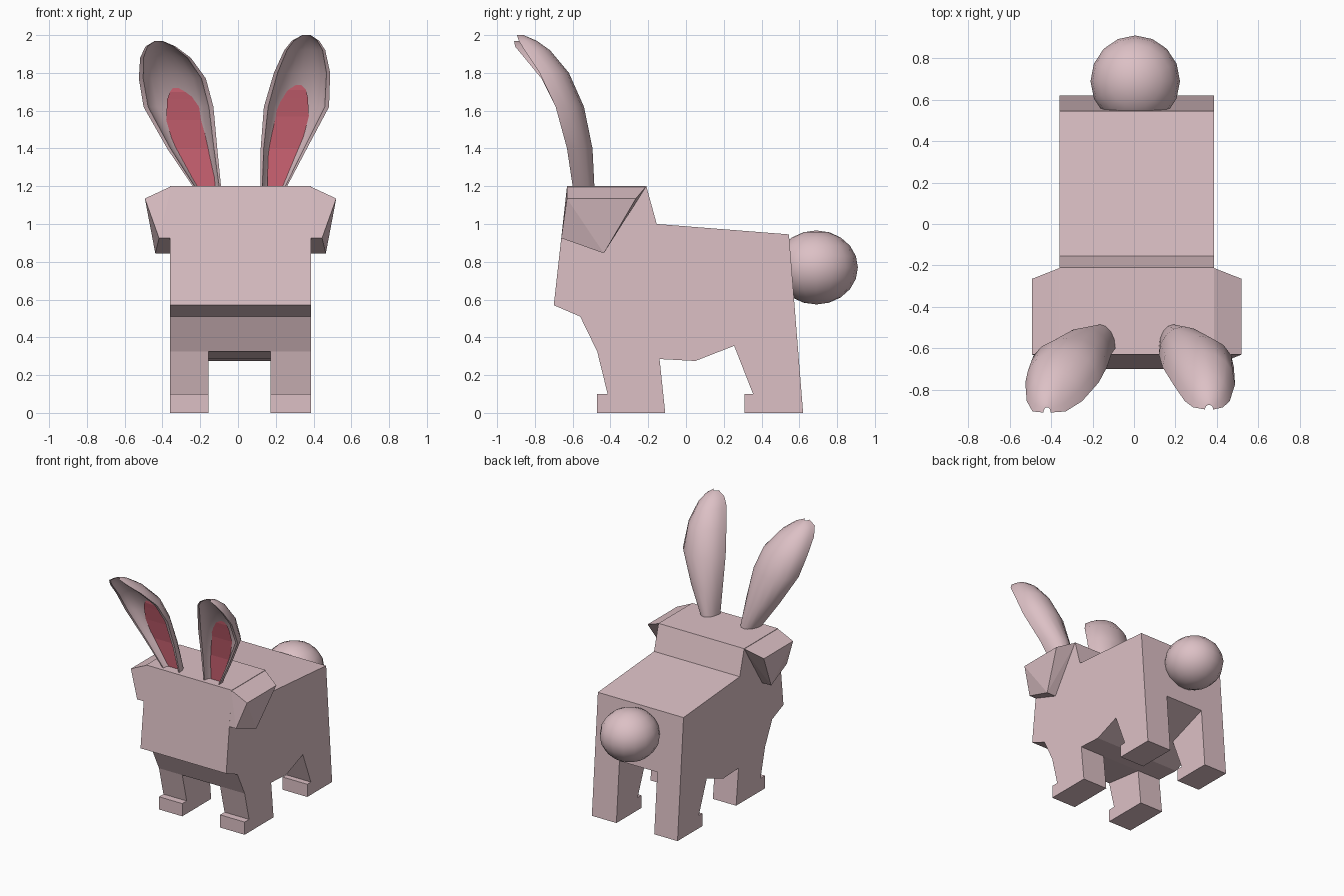
import bpy, bmesh, math
from mathutils import Vector

if "Cube" in bpy.data.objects:
    bpy.data.objects.remove(bpy.data.objects["Cube"])


def material(name, rgb):
    m = bpy.data.materials.new(name)
    m.diffuse_color = (*rgb, 1)
    m.use_nodes = True
    m.node_tree.nodes["Principled BSDF"].inputs["Base Color"].default_value = m.diffuse_color
    return m


FUR = material("pale pink fur", (0.72, 0.53, 0.56))
INNER = material("inner ear red", (0.66, 0.135, 0.185))
XL, XR = -0.36, 0.387
XC = (XL + XR) / 2


def finish(bm, name, mat, smooth=None):
    bmesh.ops.recalc_face_normals(bm, faces=bm.faces)
    me = bpy.data.meshes.new(name)
    bm.to_mesh(me)
    bm.free()
    me.materials.append(mat)
    ob = bpy.data.objects.new(name, me)
    bpy.context.collection.objects.link(ob)
    if smooth:
        bpy.ops.object.select_all(action='DESELECT')
        bpy.context.view_layer.objects.active = ob
        ob.select_set(True)
        bpy.ops.object.shade_smooth_by_angle(angle=math.radians(smooth))
    return ob


def prism(name, profile, x0, x1):
    """Side profile (y, z) extruded across x."""
    bm = bmesh.new()
    face = bm.faces.new([bm.verts.new((x0, y, z)) for y, z in profile])
    ext = bmesh.ops.extrude_face_region(bm, geom=[face])["geom"]
    bmesh.ops.translate(bm, vec=(x1 - x0, 0, 0),
                        verts=[v for v in ext if isinstance(v, bmesh.types.BMVert)])
    return finish(bm, name, FUR)


# Torso and head in one side profile
prism("body", [(-.47, .325), (-.56, .51), (-.70, .57), (-.63, 1.2), (-.21, 1.2),
               (-.155, 1.0), (.545, .945), (.582, .475), (.255, .355),
               (.05, .275), (-.14, .285)], XL, XR)

# Legs with toes, a pair on each side
front = [(-.47, 0), (-.47, .1), (-.415, .1), (-.47, .325), (-.14, .285), (-.11, 0)]
hind = [(.31, 0), (.31, .1), (.355, .1), (.255, .355), (.582, .475), (.62, 0)]
for side, x0, x1 in (("left", XL, -.157), ("right", .173, XR)):
    prism("front_leg_" + side, front, x0, x1)
    prism("hind_leg_" + side, hind, x0, x1)

# Cheek wedges on both sides of the head
cheek = [(.38, -.63, 1.2), (.38, -.66, .925), (.38, -.435, .845), (.38, -.21, 1.2),
         (.52, -.63, 1.135), (.52, -.265, 1.135), (.445, -.66, .925), (.465, -.435, .845)]
for side, s in (("right", 1), ("left", -1)):
    bm = bmesh.new()
    for x, y, z in cheek:
        bm.verts.new((XC + s * (x - XC), y, z))
    bmesh.ops.convex_hull(bm, input=bm.verts)
    bmesh.ops.dissolve_limit(bm, angle_limit=0.02, verts=bm.verts, edges=bm.edges)
    finish(bm, "cheek_" + side, FUR)

# Round tail
bm = bmesh.new()
bmesh.ops.create_uvsphere(bm, u_segments=16, v_segments=10, radius=1)
for v in bm.verts:
    v.co = Vector((v.co.x * .216 + .006, v.co.y * .22 + .69, v.co.z * .196 + .77))
finish(bm, "tail", FUR, 60)

N = 8
FLOOR = 0.62  # depth of the hollow compared with the ear back


def bow(xl, xr, y, depth, z, u):
    """Half-ellipse section running from the left rim round the back to the right rim."""
    pts = []
    for i in range(N + 1):
        a = math.pi * i / N
        pts.append((((xl + xr) - (xr - xl) * u * math.cos(a)) / 2,
                    y + depth * math.sin(a), z))
    return pts


def ear(side, stations, lining):
    # Hollow spoon: lofted crescent sections (z, left x, right x, rim y, back y)
    bm = bmesh.new()
    rings = []
    for z, xl, xr, yr, yb in stations:
        d = yb - yr
        pts = bow(xl, xr, yr, d, z, 1) + bow(xl, xr, yr, d * FLOOR, z, .87)[::-1]
        rings.append([bm.verts.new(p) for p in pts])
    for a, b in zip(rings, rings[1:]):
        for i in range(len(a)):
            j = (i + 1) % len(a)
            bm.faces.new((a[i], a[j], b[j], b[i]))
    for r in (rings[0], rings[-1]):
        for i in range(N):
            bm.faces.new((r[i], r[i + 1], r[-2 - i], r[-1 - i]))
    finish(bm, "ear_" + side, FUR, 50)

    # Coloured lining: a strip lying in the hollow (z, left x, right x)
    bm = bmesh.new()
    rows = []
    for k, (z, xl, xr) in enumerate(lining):
        for a, b in zip(stations, stations[1:]):
            if a[0] <= z <= b[0]:
                t = (z - a[0]) / (b[0] - a[0])
                yr, yb = (a[i] + t * (b[i] - a[i]) for i in (3, 4))
        y = yr + (yb - yr) * FLOOR * (.6 + .35 * k / (len(lining) - 1))
        rows.append([bm.verts.new((x, y, z)) for x in (xl, xr)])
    for a, b in zip(rows, rows[1:]):
        bm.faces.new((a[0], a[1], b[1], b[0]))
    ob = finish(bm, "ear_lining_" + side, INNER)
    if ob.data.polygons[0].normal.y > 0:
        ob.data.flip_normals()


ear("right",
    [(1.15, .125, .225, -.59, -.485), (1.2, .12, .26, -.60, -.485),
     (1.4, .12, .365, -.63, -.495), (1.62, .137, .482, -.69, -.54),
     (1.8, .19, .488, -.775, -.62), (1.92, .245, .462, -.855, -.72),
     (1.97, .285, .43, -.885, -.79), (2.0, .34, .385, -.895, -.86)],
    [(1.18, .155, .25), (1.4, .16, .33), (1.57, .19, .375), (1.67, .235, .37),
     (1.71, .265, .36), (1.735, .305, .335)])
ear("left",
    [(1.15, -.21, -.09, -.59, -.485), (1.2, -.24, -.09, -.60, -.485),
     (1.4, -.375, -.11, -.63, -.50), (1.62, -.5, -.13, -.69, -.55),
     (1.77, -.525, -.17, -.765, -.61), (1.88, -.518, -.25, -.855, -.71),
     (1.94, -.49, -.33, -.905, -.80), (1.97, -.44, -.40, -.91, -.87)],
    [(1.18, -.225, -.12), (1.4, -.335, -.135), (1.55, -.38, -.16), (1.66, -.375, -.225),
     (1.70, -.36, -.28), (1.72, -.345, -.315)])
